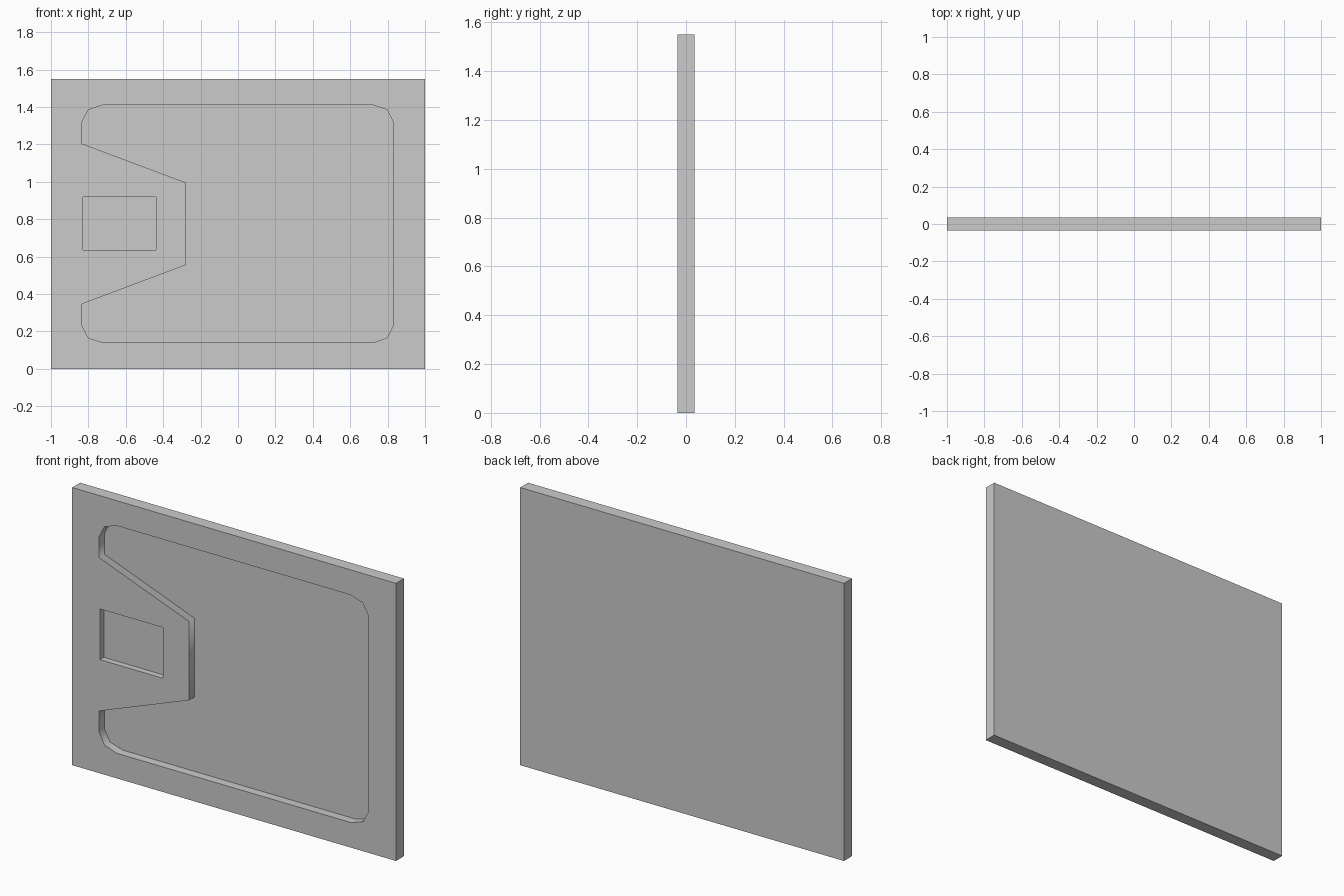
import bpy, bmesh, math

if "Cube" in bpy.data.objects:
    bpy.data.objects.remove(bpy.data.objects["Cube"])

W, H, T = 2.0, 1.55, 0.07
FRONT = -T / 2


def prism(name, profile, y0, y1, smooth_walls=False):
    """Extrude an x-z outline from y0 to y1."""
    bm = bmesh.new()
    face = bm.faces.new([bm.verts.new((x, y0, z)) for x, z in profile])
    ext = bmesh.ops.extrude_face_region(bm, geom=[face])["geom"]
    for v in ext:
        if isinstance(v, bmesh.types.BMVert):
            v.co.y = y1
    bmesh.ops.recalc_face_normals(bm, faces=bm.faces)
    if smooth_walls:
        for f in bm.faces:
            f.smooth = abs(f.normal.y) < 0.5
        for e in bm.edges:
            e.smooth = e.calc_face_angle() < math.radians(80)
    mesh = bpy.data.meshes.new(name)
    bm.to_mesh(mesh)
    bm.free()
    obj = bpy.data.objects.new(name, mesh)
    bpy.context.collection.objects.link(obj)
    return obj


def recess(panel, name, profile, depth, smooth_walls=False):
    """Sink an outline into the front of the panel."""
    cutter = prism(name, profile, FRONT - 0.1, FRONT + depth, smooth_walls)
    cutter.hide_render = True
    cutter.display_type = 'WIRE'
    mod = panel.modifiers.new(name, 'BOOLEAN')
    mod.operation = 'DIFFERENCE'
    mod.solver = 'EXACT'
    mod.object = cutter


def rect(x0, x1, z0, z1):
    return [(x0, z0), (x1, z0), (x1, z1), (x0, z1)]


# flat panel
panel = prism("panel", rect(-W / 2, W / 2, 0, H), FRONT, T / 2)

# large notched recess: upper half outline, mirrored about mid height
upper = [(-0.278, 0.995), (-0.833, 1.203), (-0.833, 1.322), (-0.800, 1.385),
         (-0.722, 1.410), (0.722, 1.410), (0.797, 1.385), (0.830, 1.320)]
lower = [(x, H - z) for x, z in reversed(upper)]
recess(panel, "large_recess_cutter", upper + lower, 0.048, True)

# small rectangular recess
recess(panel, "small_recess_cutter", rect(-0.828, -0.438, 0.635, 0.918), 0.034)

# bake the cuts and drop the cutters
bpy.context.view_layer.objects.active = panel
panel.select_set(True)
for mod in list(panel.modifiers):
    cutter = mod.object
    bpy.ops.object.modifier_apply(modifier=mod.name)
    bpy.data.objects.remove(cutter)
